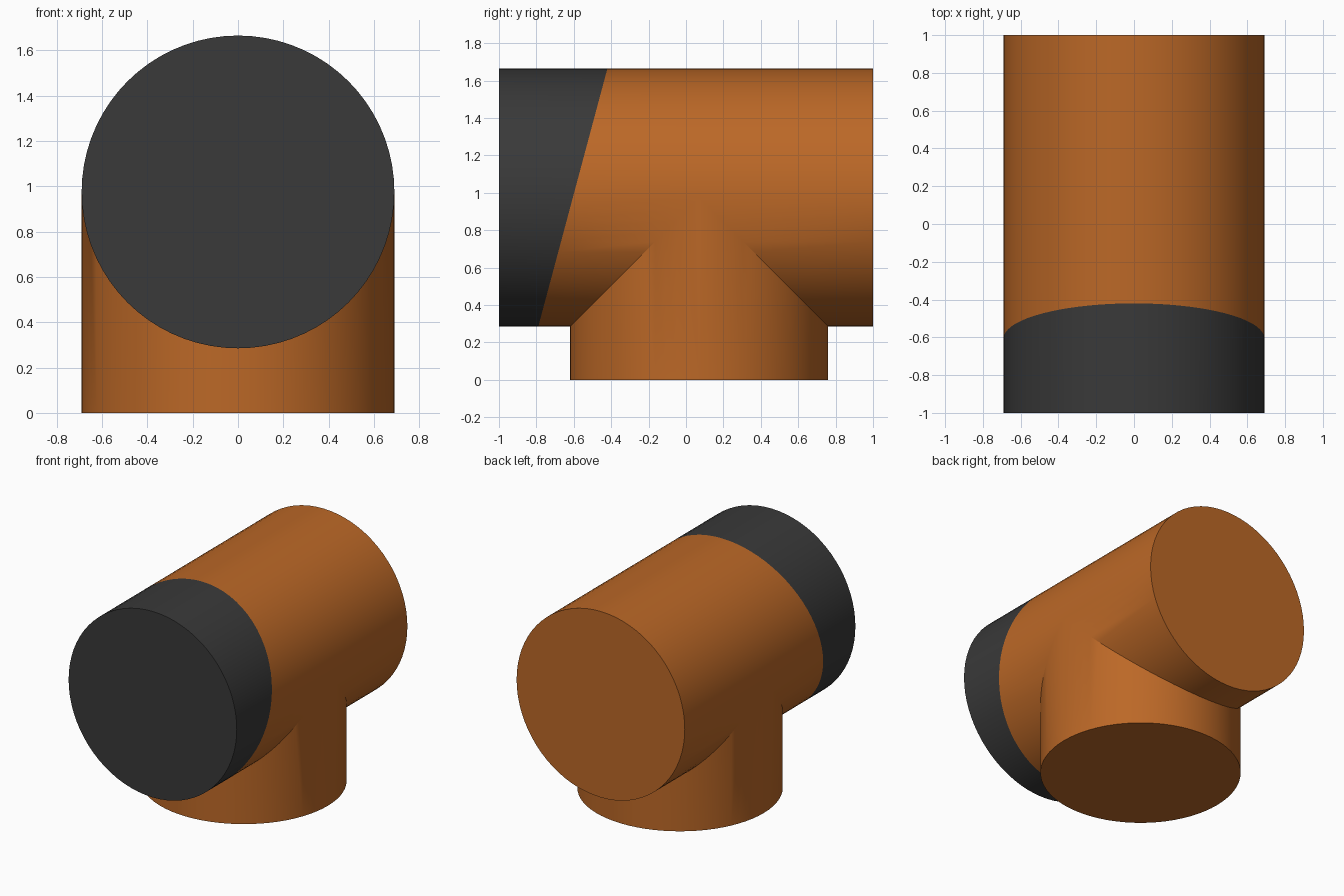
import bpy, bmesh
from math import sin, cos, tan, radians, pi

cube = bpy.data.objects.get("Cube")
if cube:
    bpy.data.objects.remove(cube, do_unlink=True)

R = 0.69            # radius of both pipes
AXIS_Z = 0.975      # height of the horizontal axis
STEM_Y = 0.07       # position of the vertical axis
SEGMENTS = 72


def material(name, colour):
    mat = bpy.data.materials.new(name)
    mat.use_nodes = True
    mat.diffuse_color = colour
    bsdf = mat.node_tree.nodes["Principled BSDF"]
    bsdf.inputs["Base Color"].default_value = colour
    bsdf.inputs["Roughness"].default_value = 0.6
    return mat


def ring(y_at):
    """Closed section of the horizontal pipe, y given by angle and height."""
    points = []
    for i in range(SEGMENTS):
        a = 2 * pi * i / SEGMENTS - pi / 2
        z = AXIS_Z - R * cos(a)
        points.append((R * sin(a), y_at(a, z), z))
    return points


def loft(bm, first, second, closed=True):
    a = [bm.verts.new(p) for p in first]
    b = [bm.verts.new(p) for p in second]
    for i in range(len(a) if closed else len(a) - 1):
        j = (i + 1) % len(a)
        bm.faces.new((a[i], a[j], b[j], b[i]))


def finish(bm, name, mat):
    bmesh.ops.remove_doubles(bm, verts=bm.verts[:], dist=0.0005)
    bmesh.ops.dissolve_degenerate(bm, edges=bm.edges[:], dist=0.0005)
    bmesh.ops.recalc_face_normals(bm, faces=bm.faces[:])
    mesh = bpy.data.meshes.new(name)
    bm.to_mesh(mesh)
    bm.free()
    mesh.materials.append(mat)
    obj = bpy.data.objects.new(name, mesh)
    bpy.context.collection.objects.link(obj)
    bpy.ops.object.select_all(action="DESELECT")
    obj.select_set(True)
    bpy.context.view_layer.objects.active = obj
    bpy.ops.object.shade_smooth_by_angle(angle=radians(25))


orange = material("orange", (0.50, 0.138, 0.02, 1))
charcoal = material("charcoal", (0.041, 0.041, 0.041, 1))

# Sections along the pipe: the slanted joint and the two mitre curves of the stem
front = ring(lambda a, z: -1)
joint = ring(lambda a, z: -0.605 + (z - AXIS_Z) * tan(radians(15)))
near = ring(lambda a, z: STEM_Y - R * max(cos(a), 0))
far = ring(lambda a, z: STEM_Y + R * max(cos(a), 0))
back = ring(lambda a, z: 1)

# Front collar with its closed end
bm = bmesh.new()
loft(bm, front, joint)
bm.faces.new([bm.verts.new(p) for p in front])
finish(bm, "front_collar", charcoal)

# Tee body: horizontal pipe opened below, meeting the vertical stem
bm = bmesh.new()
loft(bm, joint, near)
loft(bm, far, back)
bm.faces.new([bm.verts.new(p) for p in back])
half = SEGMENTS // 2 + 1
feet = []
for curve in (near, far):
    foot = [(x, y, 0) for x, y, z in curve[:half]]
    loft(bm, curve[:half], foot, closed=False)
    feet.append(foot)
outline = feet[0] + feet[1][-2:0:-1]
bm.faces.new([bm.verts.new(p) for p in outline])
finish(bm, "tee_body", orange)
